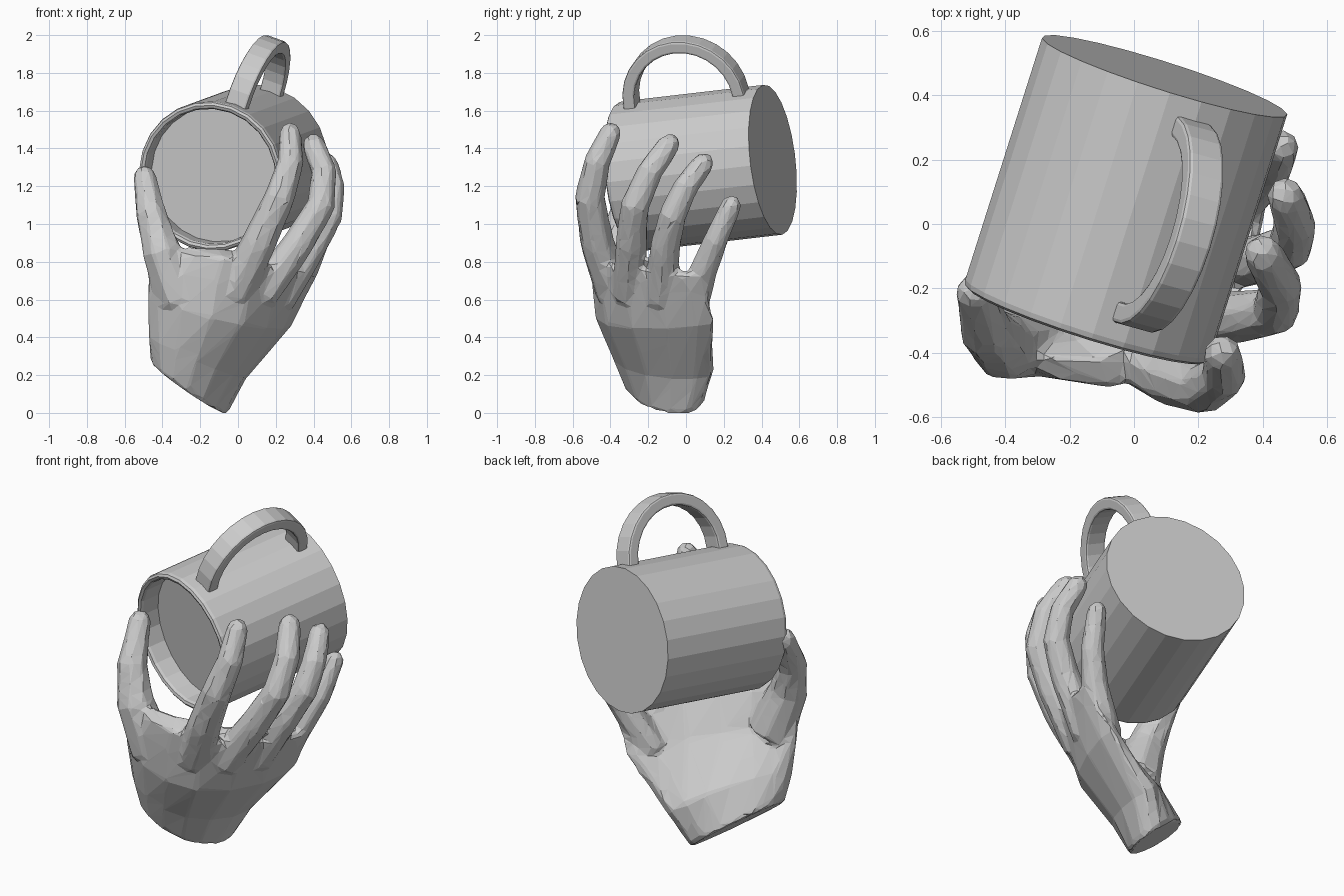
import bpy, bmesh, math
from mathutils import Vector

cube = bpy.data.objects.get("Cube")
if cube:
    bpy.data.objects.remove(cube, do_unlink=True)

grey = bpy.data.materials.new("plain grey")
grey.use_nodes = True
grey.diffuse_color = (0.6, 0.6, 0.6, 1)
grey.node_tree.nodes["Principled BSDF"].inputs["Base Color"].default_value = (0.6, 0.6, 0.6, 1)


def make_object(name, bm):
    bmesh.ops.recalc_face_normals(bm, faces=bm.faces)
    mesh = bpy.data.meshes.new(name)
    bm.to_mesh(mesh)
    bm.free()
    mesh.materials.append(grey)
    obj = bpy.data.objects.new(name, mesh)
    bpy.context.collection.objects.link(obj)
    return obj


def loft(bm, rings):
    """Skin a list of closed rings and cap both ends."""
    loops = [[bm.verts.new(p) for p in ring] for ring in rings]
    n = len(loops[0])
    for a, b in zip(loops, loops[1:]):
        for i in range(n):
            j = (i + 1) % n
            bm.faces.new((a[i], a[j], b[j], b[i]))
    bm.faces.new(loops[0])
    bm.faces.new(loops[-1])


# Mug frame: axis runs from the rim to the base, up points to the handle
axis = Vector((0.3, 0.945, 0.11)).normalized()
lean = math.radians(20)
up = Vector((math.sin(lean), 0, math.cos(lean)))
up = (up - axis * up.dot(axis)).normalized()
side = axis.cross(up)
rim_centre = Vector((-0.15, -0.313, 1.25))


def on_mug(s, a, u):
    return rim_centre + side * s + axis * a + up * u


# Mug body, lathed from the outer base round the rim to the inner floor
SIDES = 24
profile = [(0.4, 0.815), (0.4, 0.025), (0.395, 0.008), (0.382, 0),
           (0.367, 0.006), (0.36, 0.02), (0.36, 0.12)]
bm = bmesh.new()
loft(bm, [[on_mug(r * math.sin(k * math.tau / SIDES), a, r * math.cos(k * math.tau / SIDES))
           for k in range(SIDES)] for r, a in profile])
make_object("mug_body", bm)

# Mug handle, a flat band bent into an arch
STEPS, HALF_WIDTH = 14, 0.06
sections = []
for k in range(-1, STEPS + 2):
    ang = math.pi * min(max(k, 0), STEPS) / STEPS
    sink = 0.04 if k in (-1, STEPS + 1) else 0
    sections.append([on_mug(s, 0.415 - r * math.cos(ang), 0.395 + r * math.sin(ang) - sink)
                     for s, r in ((-HALF_WIDTH, 0.27), (HALF_WIDTH, 0.27),
                                  (HALF_WIDTH, 0.337), (-HALF_WIDTH, 0.337))])
bm = bmesh.new()
loft(bm, sections)
handle = make_object("mug_handle", bm)
bevel = handle.modifiers.new("soft edges", "BEVEL")
bevel.width = 0.012
bevel.segments = 2
bevel.limit_method = "ANGLE"
bevel.angle_limit = math.radians(50)

# Hand: palm and digits in one mesh, fused by the modifiers below
bm = bmesh.new()
outward = Vector((0.42, -0.79, -0.45)).normalized()

# Palm: each row is thumb edge, bulge control, little-finger edge, half thickness
palm = [((-0.45, -0.28, 0.25), (-0.26, -0.15, 0.13), (-0.07, 0.06, 0.01), 0.165),
        ((-0.47, -0.32, 0.40), (-0.15, -0.28, 0.31), (0.03, 0.13, 0.20), 0.165),
        ((-0.48, -0.36, 0.62), (0.03, -0.53, 0.50), (0.28, 0.15, 0.48), 0.13),
        ((-0.48, -0.37, 0.79), (0.12, -0.62, 0.73), (0.38, 0.11, 0.66), 0.095),
        ((-0.40, -0.39, 0.87), (0.14, -0.66, 0.85), (0.41, 0.04, 0.73), 0.06)]
rings = []
for thumb_edge, bulge, little_edge, half in palm:
    a, m, b = Vector(thumb_edge), Vector(bulge), Vector(little_edge)
    ring = []
    for k in range(16):
        ang = k * math.tau / 16
        t = (1 - math.cos(ang)) / 2
        mid = a * (1 - t) ** 2 + m * 2 * t * (1 - t) + b * t * t
        ring.append(mid + outward * half * math.sin(ang))
    rings.append(ring)
loft(bm, rings)


def digit(points, r_base, r_tip):
    """Tapered finger along a path with a rounded tip."""
    pts = [Vector(p) for p in points]
    last = len(pts) - 1
    rings = []
    for i, p in enumerate(pts):
        d = (pts[min(i + 1, last)] - pts[max(i - 1, 0)]).normalized()
        x = d.cross(outward).normalized()
        y = d.cross(x)
        r = r_base + (r_tip - r_base) * i / last
        ends = [(0, r)]
        if i == last:
            ends = [(0, r), (r * 0.55, r * 0.8), (r * 0.95, r * 0.3)]
        for ahead, rr in ends:
            rings.append([p + d * ahead + (x * math.cos(k * math.tau / 8) + y * math.sin(k * math.tau / 8)) * rr
                          for k in range(8)])
    loft(bm, rings)


# Thumb, index, middle, ring and little finger
digit([(-0.31, -0.35, 0.60), (-0.405, -0.38, 0.86), (-0.46, -0.33, 1.05), (-0.495, -0.21, 1.25)], 0.13, 0.062)
digit([(-0.02, -0.38, 0.64), (0.11, -0.47, 0.90), (0.22, -0.51, 1.14), (0.28, -0.47, 1.33), (0.275, -0.40, 1.48)], 0.105, 0.06)
digit([(0.12, -0.30, 0.62), (0.32, -0.29, 0.90), (0.44, -0.27, 1.10), (0.455, -0.19, 1.28), (0.40, -0.09, 1.42)], 0.092, 0.062)
digit([(0.22, -0.13, 0.60), (0.39, -0.11, 0.88), (0.485, -0.07, 1.05), (0.50, 0.00, 1.20), (0.47, 0.09, 1.32)], 0.088, 0.06)
digit([(0.20, 0.02, 0.50), (0.35, 0.09, 0.75), (0.425, 0.16, 0.92), (0.46, 0.24, 1.10)], 0.085, 0.055)

hand = make_object("hand", bm)
fuse = hand.modifiers.new("fuse", "REMESH")
fuse.mode = "VOXEL"
fuse.voxel_size = 0.016
smooth = hand.modifiers.new("soften", "SMOOTH")
smooth.factor = 0.5
smooth.iterations = 4
facets = hand.modifiers.new("facets", "DECIMATE")
facets.ratio = 0.055
